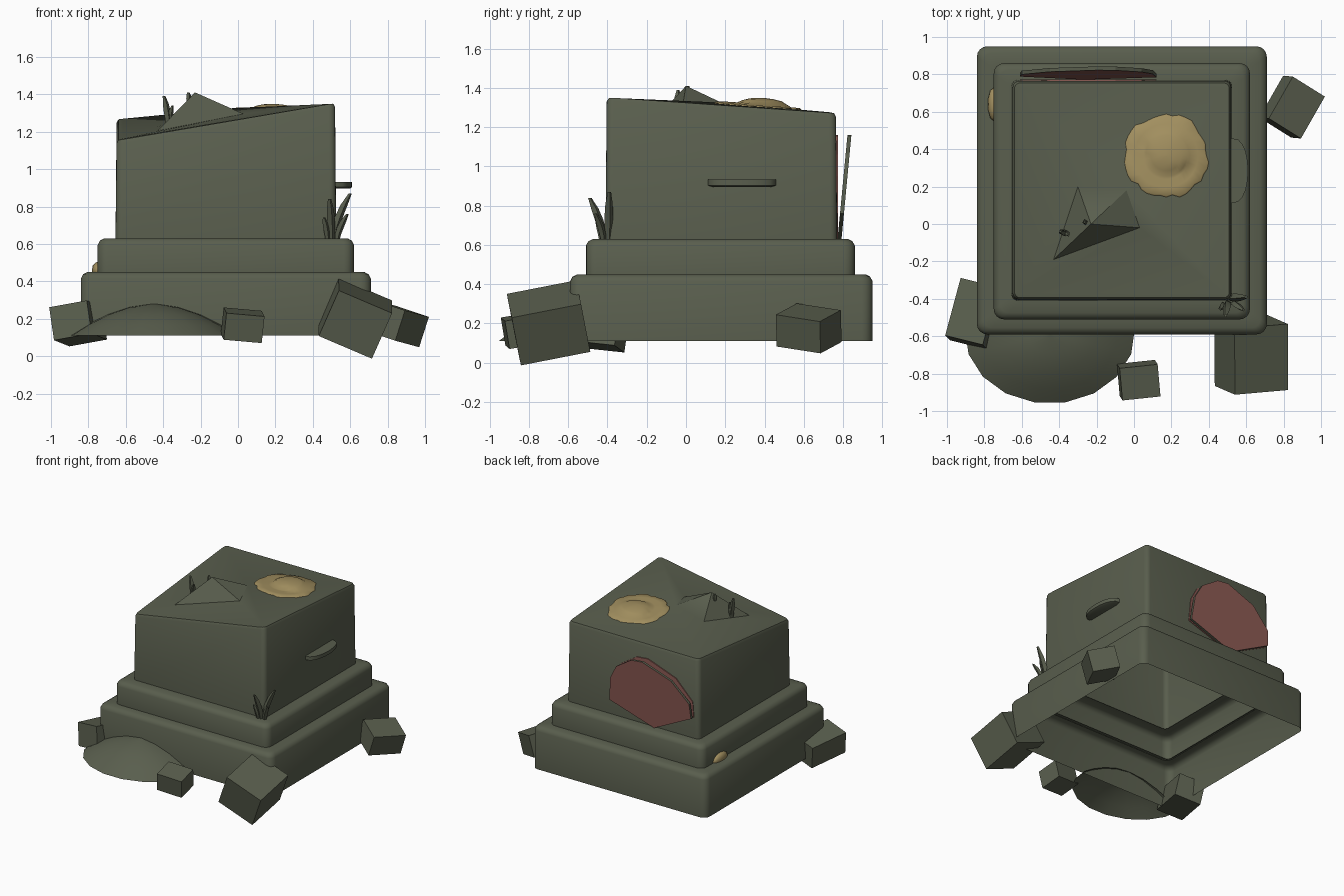
import bpy, bmesh, math, random
from mathutils import Vector, Matrix, Euler
from mathutils.bvhtree import BVHTree

if "Cube" in bpy.data.objects:
    bpy.data.objects.remove(bpy.data.objects["Cube"])

random.seed(4)


def material(name, color):
    m = bpy.data.materials.new(name)
    m.diffuse_color = (*color, 1)
    m.use_nodes = True
    m.node_tree.nodes["Principled BSDF"].inputs["Base Color"].default_value = m.diffuse_color
    return m


STONE = material("mossy_stone", (0.10, 0.112, 0.075))
GOLD = material("gold_lichen", (0.36, 0.275, 0.115))
ROSE = material("rose_core", (0.27, 0.105, 0.09))


def finish(name, bm, mats, smooth=None, fix=True):
    if fix:
        bmesh.ops.recalc_face_normals(bm, faces=bm.faces)
    me = bpy.data.meshes.new(name)
    bm.to_mesh(me)
    bm.free()
    for m in mats:
        me.materials.append(m)
    ob = bpy.data.objects.new(name, me)
    bpy.context.collection.objects.link(ob)
    if smooth:
        bpy.ops.object.select_all(action='DESELECT')
        ob.select_set(True)
        bpy.context.view_layer.objects.active = ob
        bpy.ops.object.shade_smooth_by_angle(angle=math.radians(smooth))
    return ob


def ring(bm, box, inset, radius, z, seg=4):
    """Rounded rectangle loop; z is a number or a function of x, y."""
    x0, x1, y0, y1 = box
    out = []
    for i, (cx, cy) in enumerate(((x1, y1), (x0, y1), (x0, y0), (x1, y0))):
        sx, sy = (1 if cx == x1 else -1), (1 if cy == y1 else -1)
        for k in range(seg + 1):
            a = math.radians(90) * (i + k / seg)
            x = cx - sx * (inset + radius) + radius * math.cos(a)
            y = cy - sy * (inset + radius) + radius * math.sin(a)
            out.append(bm.verts.new((x, y, z(x, y) if callable(z) else z)))
    return out


def bridge(bm, rings):
    for a, b in zip(rings, rings[1:]):
        n = len(a)
        for i in range(n):
            bm.faces.new((a[i], a[(i + 1) % n], b[(i + 1) % n], b[i]))


# Hollow stepped plinth, open underneath
def tier(name, box, z0, z1, reach):
    bm = bmesh.new()
    rings = [ring(bm, box, 0, 0.055, z0), ring(bm, box, 0, 0.055, z1 - 0.035)]
    rings += [ring(bm, box, 0.012, 0.05, z1 - 0.012), ring(bm, box, 0.035, 0.045, z1),
              ring(bm, box, reach, 0.03, z1)]
    bridge(bm, rings)
    finish(name, bm, [STONE], 40, fix=False)


tier("lower_plinth", (-0.84, 0.71, -0.59, 0.95), 0.11, 0.45, 0.10)
tier("upper_plinth", (-0.75, 0.62, -0.51, 0.86), 0.445, 0.63, 0.11)

# Main block with an uneven broken top
BLOCK = (-0.655, 0.525, -0.41, 0.77)


def top_z(x, y):
    u, v = (x + 0.655) / 1.18, (y + 0.41) / 1.18
    return (1.15 * (1 - u) + 1.355 * u) * (1 - v) + 1.27 * v


bm = bmesh.new()
low = ring(bm, BLOCK, 0, 0.035, 0.63)
high = ring(bm, BLOCK, 0.006, 0.035, lambda x, y: top_z(x, y) - 0.018)
lip = ring(bm, BLOCK, 0.016, 0.03, top_z)
corner = ring(bm, BLOCK, 0.04, 0.0, lambda x, y: top_z(x, y) + 0.003)
br, bl, fl, fr = (corner[i * 5].co.copy() for i in range(4))
bridge(bm, [low, high, lip, corner])
peak, centre = Vector((-0.23, 0, 1.41)), Vector((-0.04, 0.18, 1.325))
dip, front, left = Vector((-0.43, -0.19, 1.205)), Vector((0.03, -0.02, 1.295)), Vector((-0.3, 0.2, 1.27))
for tri in ((fl, fr, front), (fl, front, dip), (dip, front, peak), (peak, front, centre),
            (front, fr, centre), (fr, br, centre), (br, bl, centre), (centre, bl, left),
            (bl, fl, left), (fl, dip, left), (dip, peak, left), (peak, centre, left)):
    bm.faces.new([bm.verts.new(p) for p in tri])
bmesh.ops.remove_doubles(bm, verts=bm.verts, dist=0.0005)
bm.normal_update()
surface = BVHTree.FromBMesh(bm)
finish("broken_block", bm, [STONE], 40, fix=False)

# Lichen patch draped over the top, with a raised cushion
bm = bmesh.new()
rings, n = [], 40
wobble = [random.uniform(-0.012, 0.012) for _ in range(n)]
for r in (0.002, 0.04, 0.08, 0.11, 0.125, 0.17, 0.215, 0.222):
    loop = []
    for i in range(n):
        a = math.tau * i / n
        rr = r + (wobble[i] if r > 0.2 else 0)
        x, y = 0.172 + rr * math.cos(a), 0.365 + rr * math.sin(a)
        hit = surface.ray_cast(Vector((x, y, 3)), Vector((0, 0, -1)))[0]
        d = math.hypot(x - 0.19, y - 0.40) / 0.13
        bump = 0.035 * math.sqrt(max(0, 1 - d * d))
        loop.append(bm.verts.new((x, y, hit.z + bump + (0.001 if r == 0.222 else 0.008))))
    rings.append(loop)
bridge(bm, rings[::-1])
bm.faces.new(rings[0])
finish("lichen_patch", bm, [GOLD], 60, fix=False)

# Small lichen tuft on the left ledge
bm = bmesh.new()
bmesh.ops.create_icosphere(bm, subdivisions=2, radius=1,
                           matrix=Matrix.Translation((-0.75, 0.64, 0.46)) @ Matrix.Diagonal((0.032, 0.09, 0.045, 1)))
finish("lichen_tuft", bm, [GOLD], 60)

# Broken slab leaning on the back, and its scar on the wall
OUTLINE = ((0.12, 0.76), (0.10, 0.95), (0.04, 1.06), (-0.10, 1.15), (-0.2, 1.16),
           (-0.45, 1.07), (-0.6, 0.92), (-0.61, 0.80), (-0.27, 0.63))


def slab(name, y_base, lean, thick, mats):
    bm = bmesh.new()
    a, b = ([bm.verts.new((x, y_base + t + lean * (z - 0.63), z)) for x, z in OUTLINE] for t in (0, thick))
    bm.faces.new(a)
    bm.faces.new(b)
    bridge(bm, [a, b])
    bmesh.ops.recalc_face_normals(bm, faces=bm.faces)
    for f in bm.faces:
        f.material_index = 0 if abs(f.normal.y) > 0.8 else len(mats) - 1
    finish(name, bm, mats)


slab("leaning_slab", 0.772, 0.095, 0.02, [ROSE, STONE])
slab("wall_scar", 0.765, 0.0, 0.008, [ROSE])

# Bracket ledge on the right wall
bm = bmesh.new()
loops = []
for z, k in ((0.895, 0.85), (0.903, 1.0), (0.932, 1.0)):
    loops.append([bm.verts.new((0.515 + 0.095 * k * math.sin(math.pi * i / 10) ** 0.7 if 0 < i < 10 else 0.515,
                                0.285 - 0.175 * k * math.cos(math.pi * i / 10), z)) for i in range(11)])
bridge(bm, loops)
bm.faces.new(loops[0])
bm.faces.new(loops[-1])
finish("wall_bracket", bm, [STONE], 35)


# Curved grass blades
def blade(name, base, tip, width):
    bm = bmesh.new()
    p, q = Vector(base), Vector(tip)
    loops = []
    for i in range(5):
        t = i / 4
        c = Vector((p.x + (q.x - p.x) * t ** 1.6, p.y + (q.y - p.y) * t ** 1.6, p.z + (q.z - p.z) * t))
        w = width * (0.6 + 0.8 * t - 1.05 * t ** 3)
        loops.append([bm.verts.new(c + Vector((w * math.cos(a), w * math.sin(a), 0)))
                      for a in (0.3, 1.9, 3.4, 5.0)])
    bridge(bm, loops)
    bm.faces.new(loops[0])
    bm.faces.new(loops[-1])
    finish(name, bm, [STONE], 40)


for i, (b, t, w) in enumerate((
        ((0.51, -0.395, 0.62), (0.60, -0.39, 0.87), 0.026), ((0.50, -0.42, 0.62), (0.49, -0.49, 0.84), 0.026),
        ((0.53, -0.42, 0.62), (0.585, -0.46, 0.76), 0.022), ((0.48, -0.43, 0.62), (0.46, -0.455, 0.74), 0.02),
        ((-0.37, -0.05, 1.22), (-0.395, -0.04, 1.39), 0.022), ((-0.37, -0.04, 1.22), (-0.35, -0.06, 1.34), 0.018),
        ((-0.26, 0.01, 1.34), (-0.265, 0.01, 1.41), 0.018))):
    blade(f"grass_blade_{i + 1}", b, t, w)

# Fallen stone chunks
for i, (loc, size, rot) in enumerate((
        ((0.627, -0.70, 0.203), (0.31, 0.36, 0.27), (12, 23, 5)),
        ((0.845, 0.625, 0.175), (0.21, 0.26, 0.17), (-8, 16, -32)),
        ((-0.855, -0.48, 0.175), (0.21, 0.32, 0.18), (-6, -10, -14)),
        ((0.025, -0.835, 0.165), (0.205, 0.175, 0.145), (10, 5, 6)))):
    bm = bmesh.new()
    mat = Matrix.LocRotScale(Vector(loc), Euler([math.radians(a) for a in rot]), Vector(size))
    bmesh.ops.create_cube(bm, size=1, matrix=mat)
    finish(f"stone_chunk_{i + 1}", bm, [STONE])

# Half-dome earth heap against the front, open underneath
bm = bmesh.new()
loops = []
for k in (1.0, 0.8, 0.55, 0.28, 0.01):
    loops.append([bm.verts.new((-0.45 + 0.455 * k * math.cos(a), -0.585 + 0.375 * k * math.sin(a),
                                0.11 + 0.17 * (1 - k ** 1.8)))
                  for a in [math.pi * (0.98 + 1.04 * i / 9) for i in range(10)]])
for a, b in zip(loops, loops[1:]):
    for i in range(9):
        bm.faces.new((a[i], a[i + 1], b[i + 1], b[i]))
finish("earth_heap", bm, [STONE], 50, fix=False)
